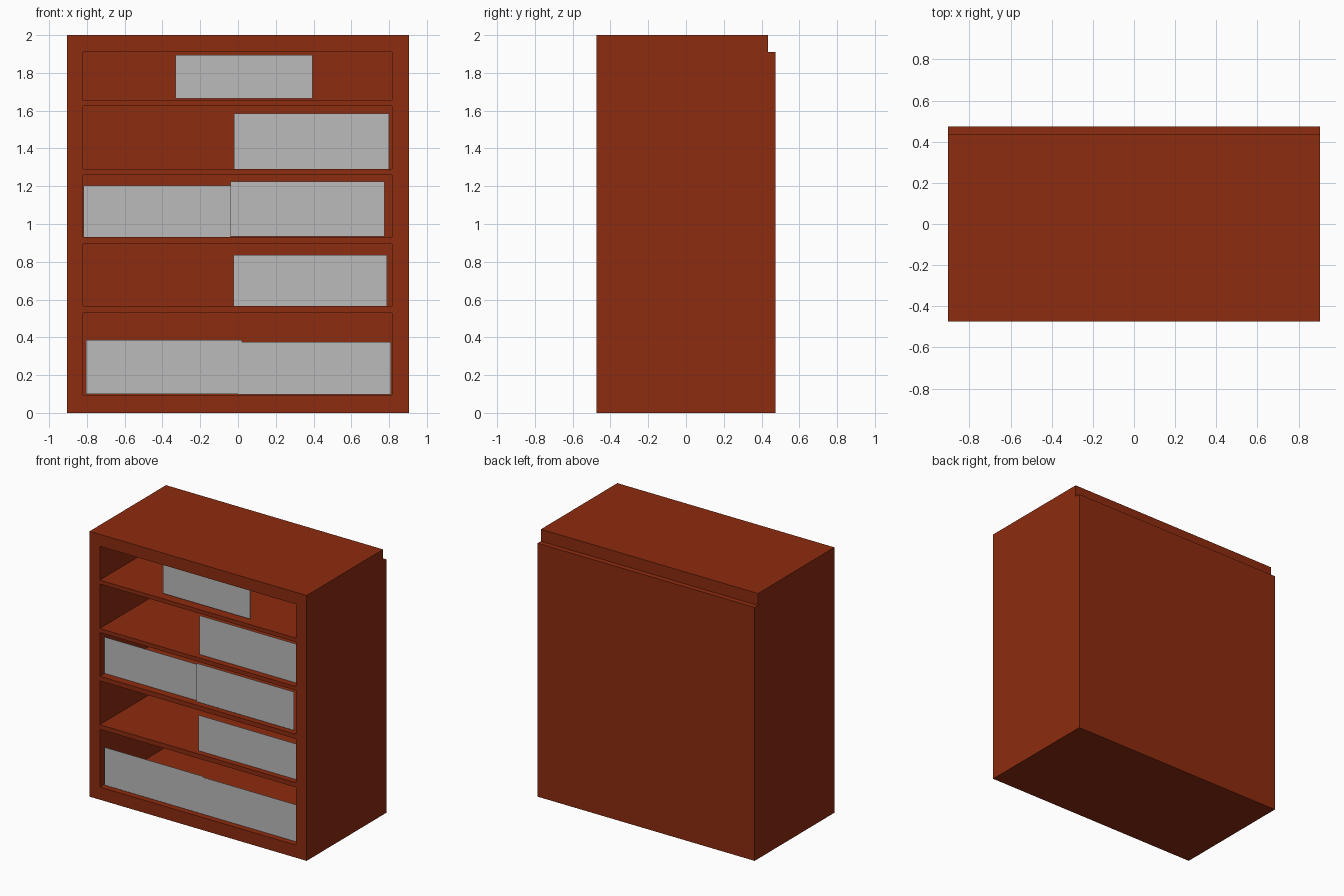
import bpy
import bmesh

cube = bpy.data.objects.get("Cube")
if cube:
    bpy.data.objects.remove(cube, do_unlink=True)


def make_material(name, rgb):
    mat = bpy.data.materials.new(name)
    mat.use_nodes = True
    mat.diffuse_color = (*rgb, 1)
    mat.node_tree.nodes["Principled BSDF"].inputs["Base Color"].default_value = (*rgb, 1)
    return mat


def add_object(name, bm, mat):
    mesh = bpy.data.meshes.new(name)
    bmesh.ops.recalc_face_normals(bm, faces=bm.faces)
    bm.to_mesh(mesh)
    bm.free()
    mesh.materials.append(mat)
    obj = bpy.data.objects.new(name, mesh)
    bpy.context.collection.objects.link(obj)
    return obj


def add_box(name, low, high, mat):
    bm = bmesh.new()
    bmesh.ops.create_cube(bm, size=1)
    for v in bm.verts:
        v.co = [lo if c < 0 else hi for c, lo, hi in zip(v.co, low, high)]
    return add_object(name, bm, mat)


wood = make_material("red brown wood", (0.27, 0.025, 0.0048))
grey = make_material("light grey", (0.5, 0.5, 0.5))

HALF_W, FRONT, BACK, INNER_BACK = 0.905, -0.475, 0.475, 0.435

# Cabinet carcass: side profile with a rebate along the top back edge
profile = [(FRONT, 0), (BACK, 0), (BACK, 1.91), (INNER_BACK, 1.91),
           (INNER_BACK, 2), (FRONT, 2)]
bm = bmesh.new()
side = bm.faces.new([bm.verts.new((-HALF_W, y, z)) for y, z in profile])
extruded = bmesh.ops.extrude_face_region(bm, geom=[side])["geom"]
bmesh.ops.translate(bm, vec=(2 * HALF_W, 0, 0),
                    verts=[g for g in extruded if isinstance(g, bmesh.types.BMVert)])
cabinet = add_object("cabinet", bm, wood)

# Shelf bays, hollowed out from the front: bottom and top heights
bays = [(0.095, 0.53), (0.565, 0.895), (0.93, 1.26), (1.29, 1.625), (1.655, 1.91)]
for bottom, top in bays:
    cutter = add_box("bay_cutter", (-0.82, FRONT - 0.1, bottom),
                     (0.815, INNER_BACK, top), wood)
    cutter.hide_render = True
    mod = cabinet.modifiers.new("bay", 'BOOLEAN')
    mod.operation = 'DIFFERENCE'
    mod.solver = 'EXACT'
    mod.object = cutter
    bpy.context.view_layer.objects.active = cabinet
    bpy.ops.object.modifier_apply(modifier=mod.name)
    bpy.data.objects.remove(cutter, do_unlink=True)

# Thin panels standing in the bays: left x, right x, bottom, top, setback
panels = {
    "top_panel": (-0.33, 0.395, 1.665, 1.895, 0.055),
    "upper_panel": (-0.02, 0.80, 1.292, 1.585, 0.045),
    "middle_panel_a": (-0.818, -0.04, 0.932, 1.205, 0.055),
    "middle_panel_b": (-0.04, 0.775, 0.935, 1.225, 0.035),
    "lower_panel": (-0.025, 0.79, 0.567, 0.835, 0.04),
    "bottom_panel_a": (-0.805, 0.02, 0.10, 0.385, 0.036),
    "bottom_panel_b": (0.0, 0.81, 0.097, 0.375, 0.042),
}
for name, (x0, x1, z0, z1, setback) in panels.items():
    y = FRONT + setback
    add_box(name, (x0, y, z0), (x1, y + 0.002, z1), grey)
